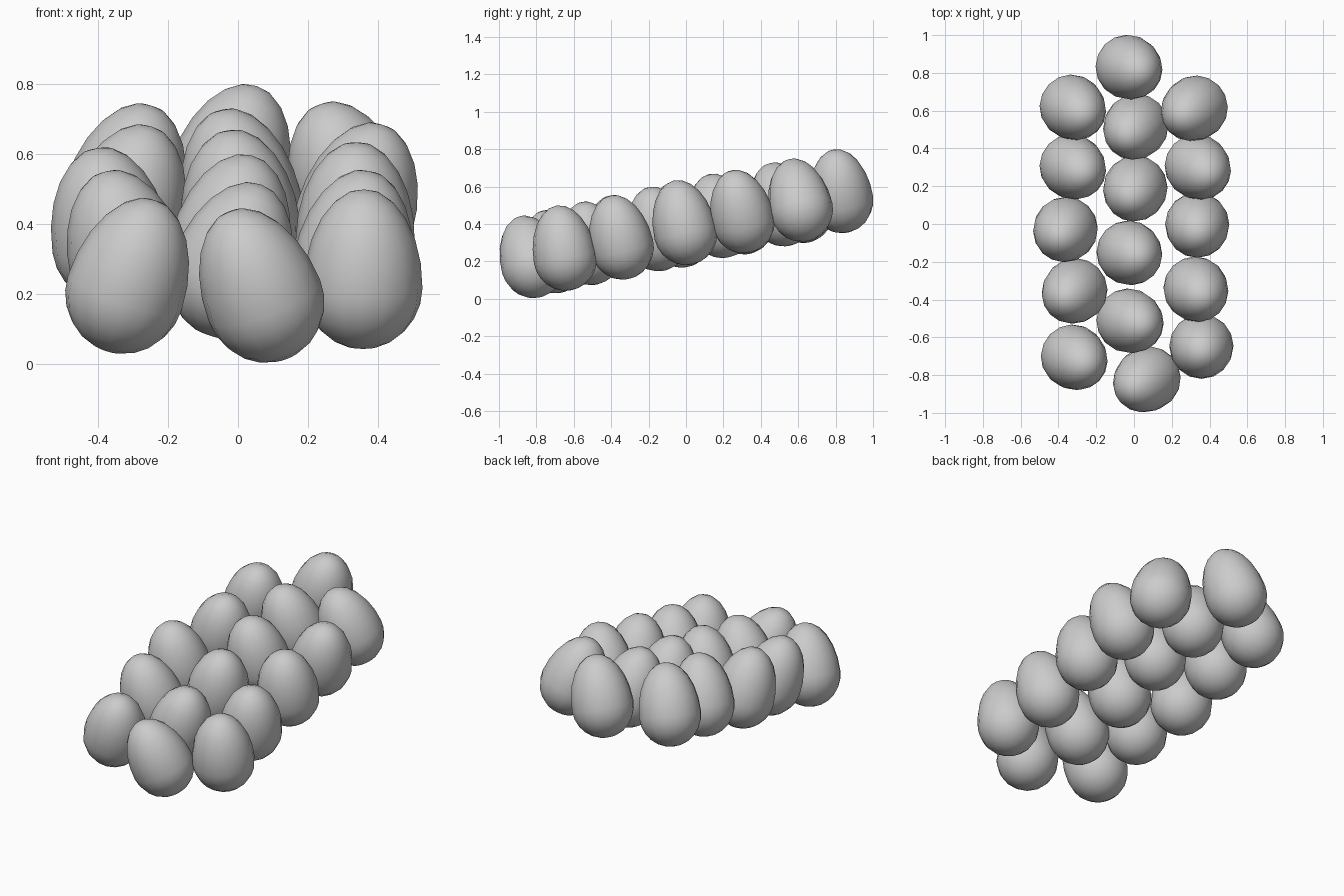
import bpy, bmesh, math
from mathutils import Vector

if "Cube" in bpy.data.objects:
    bpy.data.objects.remove(bpy.data.objects["Cube"])

R, TOP, BOTTOM = 0.170, 0.285, 0.175   # girth radius, blunt and pointed half lengths

# Shared egg mesh: sphere stretched to a narrower top
mesh = bpy.data.meshes.new("egg")
bm = bmesh.new()
bmesh.ops.create_uvsphere(bm, u_segments=16, v_segments=12, radius=1.0)
for v in bm.verts:
    v.co = Vector((v.co.x * R, v.co.y * R, v.co.z * (TOP if v.co.z > 0 else BOTTOM)))
for f in bm.faces:
    f.smooth = True
bm.to_mesh(mesh)
bm.free()


def egg(name, x, y, top_z, lean_x, lean_y):
    """Egg centred at x, y in plan, peaking at top_z, its peak shifted by the lean."""
    lean = math.hypot(lean_x, lean_y)
    t = lean / 0.177
    axis = Vector((lean_x / lean * math.sin(t), lean_y / lean * math.sin(t), math.cos(t)))
    rise = math.hypot(TOP * math.cos(t), R * math.sin(t))
    ob = bpy.data.objects.new(name, mesh)
    ob.location = (x - 0.15 * lean_x, y - 0.15 * lean_y, top_z - rise)
    ob.rotation_mode = 'QUATERNION'
    ob.rotation_quaternion = Vector((0, 0, 1)).rotation_difference(axis)
    bpy.context.collection.objects.link(ob)


# Three sloping rows, listed back to front
rows = {
    "middle_egg": [
        (-0.025, 0.828, 0.80, 0.055, -0.025), (0.007, 0.512, 0.73, -0.037, -0.045),
        (0.005, 0.185, 0.67, -0.020, -0.045), (-0.022, -0.155, 0.60, 0.042, -0.025),
        (-0.020, -0.515, 0.52, 0.060, -0.025), (0.067, -0.825, 0.445, -0.065, -0.045)],
    "left_egg": [
        (-0.322, 0.615, 0.745, 0.052, -0.040), (-0.322, 0.300, 0.685, 0.052, -0.035),
        (-0.365, -0.032, 0.62, -0.025, -0.038), (-0.317, -0.357, 0.555, -0.043, -0.038),
        (-0.315, -0.708, 0.475, 0.055, -0.040)],
    "right_egg": [
        (0.318, 0.610, 0.75, -0.058, -0.040), (0.340, 0.300, 0.69, 0.050, -0.040),
        (0.335, -0.008, 0.635, 0.003, -0.040), (0.330, -0.348, 0.555, 0.030, -0.040),
        (0.357, -0.650, 0.50, 0.002, -0.030)],
}
for name, eggs in rows.items():
    for i, e in enumerate(eggs, 1):
        egg(f"{name}_{i}", *e)
